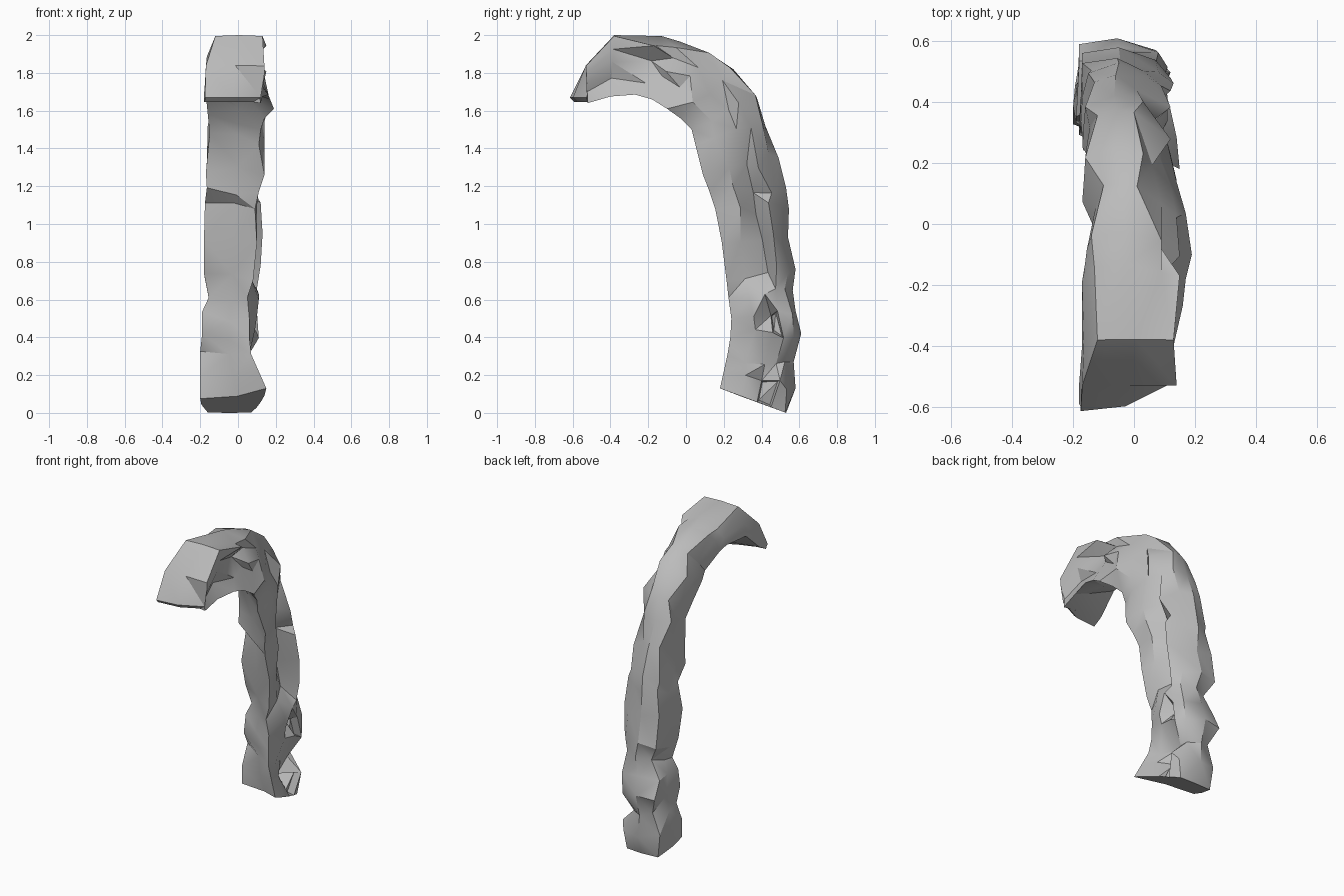
import bpy, bmesh, random
from mathutils import Vector

if "Cube" in bpy.data.objects:
    bpy.data.objects.remove(bpy.data.objects["Cube"])
random.seed(11)

rock = bpy.data.materials.new("grey rock")
rock.use_nodes = True
GREY = (0.5, 0.5, 0.5, 1)
rock.diffuse_color = GREY
rock.node_tree.nodes["Principled BSDF"].inputs["Base Color"].default_value = GREY

# Side profile from the foot to the tip: inner y, z, outer y, z,
# and how far the inner left corner is cut back across the section
PROFILE = [
    (.18, .13, .53, .00, .42), (.20, .22, .58, .13, .34), (.22, .31, .57, .27, .42),
    (.235, .40, .61, .42, .26), (.24, .50, .58, .54, .28), (.225, .61, .565, .65, .46),
    (.215, .70, .58, .76, .28), (.19, .90, .54, .93, .34), (.155, 1.08, .545, 1.08, .44),
    (.125, 1.17, .53, 1.19, .32), (.09, 1.26, .49, 1.35, .40), (.05, 1.42, .42, 1.52, .46),
    (.03, 1.50, .375, 1.67, .36), (-.03, 1.56, .25, 1.82, .38), (-.10, 1.61, .13, 1.90, .42),
    (-.18, 1.66, -.03, 1.965, .46), (-.27, 1.685, -.13, 1.995, .46),
    (-.40, 1.675, -.38, 2.0, .40), (-.52, 1.64, -.53, 1.84, .22), (-.59, 1.645, -.615, 1.67, .03)]
# Half widths in x: inner left, inner right, three flank points, outer right, outer left
WIDTHS = [
    (-.20, .15, .14, .12, .10, .07, -.16), (-.20, .11, .08, .01, .12, .09, -.18),
    (-.20, .07, .05, .02, .03, .02, -.13), (-.19, .06, .09, .10, .11, .07, -.18),
    (-.19, .06, .10, .03, .10, .08, -.18), (-.155, .05, .11, .11, .10, .07, -.11),
    (-.18, .08, .07, .01, .12, .07, -.17), (-.18, .10, .08, .00, .13, .08, -.17),
    (-.175, .09, .10, .01, .12, .03, -.14), (-.165, .11, .11, .02, .09, .05, -.15),
    (-.17, .14, .12, .05, .12, .01, -.13), (-.15, .11, .14, .11, .07, .03, -.16),
    (-.16, .12, .14, .08, .12, .00, -.12), (-.17, .14, .17, .12, .06, .03, -.16),
    (-.13, .19, .13, .14, .09, .01, -.10), (-.16, .17, .12, .15, .08, .09, -.14),
    (-.17, .16, .12, .08, .15, .09, -.13), (-.17, .13, .09, .12, .13, .13, -.12),
    (-.18, .12, .11, .13, .14, .14, -.17), (-.18, .08, .09, .10, .11, .12, -.175)]


def ring_points(i):
    """Cross-section of the rock at one station."""
    y0, z0, y1, z1, cut = PROFILE[i]
    il, ir, ra, rb, rc, o_r, ol = WIDTHS[i]
    xs = [il, (il + ir) / 2 + .02, ir, ra, rb, rc, o_r, (o_r + ol) / 2, ol, il * .97]
    body = 0 < i < len(PROFILE) - 3
    edge = .92 if body else .985          # rounded back, flat beak top
    across = [cut, cut * .4, 0, .30, .56, .77, edge, 1, edge, .45 + cut * .5]
    inner, outer = Vector((0, y0, z0)), Vector((0, y1, z1))
    pts = []
    for k, (x, u) in enumerate(zip(xs, across)):
        p = inner.lerp(outer, u)
        p.x = x
        if body and k not in (2, 7):     # uneven chipped surface
            p += Vector((0, random.uniform(-.02, .02), random.uniform(-.035, .035)))
        if i == len(PROFILE) - 1:        # tip broken off at a slant
            p.y += max(0, x + .06) * .5
        pts.append(p)
    if i == 0:                           # undercut front of the foot
        pts[1] += Vector((0, .05, -.02))
    return pts


# Loft the sections into one curved slab of rock
bm = bmesh.new()
rings = [[bm.verts.new(p) for p in ring_points(i)] for i in range(len(PROFILE))]
n = len(rings[0])
for a, b in zip(rings, rings[1:]):
    for k in range(n):
        bm.faces.new((a[k], a[(k + 1) % n], b[(k + 1) % n], b[k]))
bm.faces.new(rings[0][::-1])
bm.faces.new(rings[-1])
bmesh.ops.recalc_face_normals(bm, faces=bm.faces)
bmesh.ops.triangulate(bm, faces=bm.faces)


def chip_pit(i, k, depth):
    """Sink a small hollow into the flank between two stations."""
    quad = {rings[i][k], rings[i][k + 1], rings[i + 1][k], rings[i + 1][k + 1]}
    faces = [f for f in bm.faces if all(v in quad for v in f.verts)]
    bmesh.ops.inset_region(bm, faces=faces, thickness=.015, depth=0)
    for v in {v for f in faces for v in f.verts}:
        v.co.x -= depth


for station, point in ((0, 4), (3, 4)):
    chip_pit(station, point, .05)

mesh = bpy.data.meshes.new("rock_arch")
bm.to_mesh(mesh)
bm.free()
mesh.materials.append(rock)
arch = bpy.data.objects.new("rock_arch", mesh)
bpy.context.scene.collection.objects.link(arch)

# Soft facets with crisp breaks
bpy.ops.object.select_all(action='DESELECT')
arch.select_set(True)
bpy.context.view_layer.objects.active = arch
bpy.ops.object.shade_smooth_by_angle(angle=0.52)
